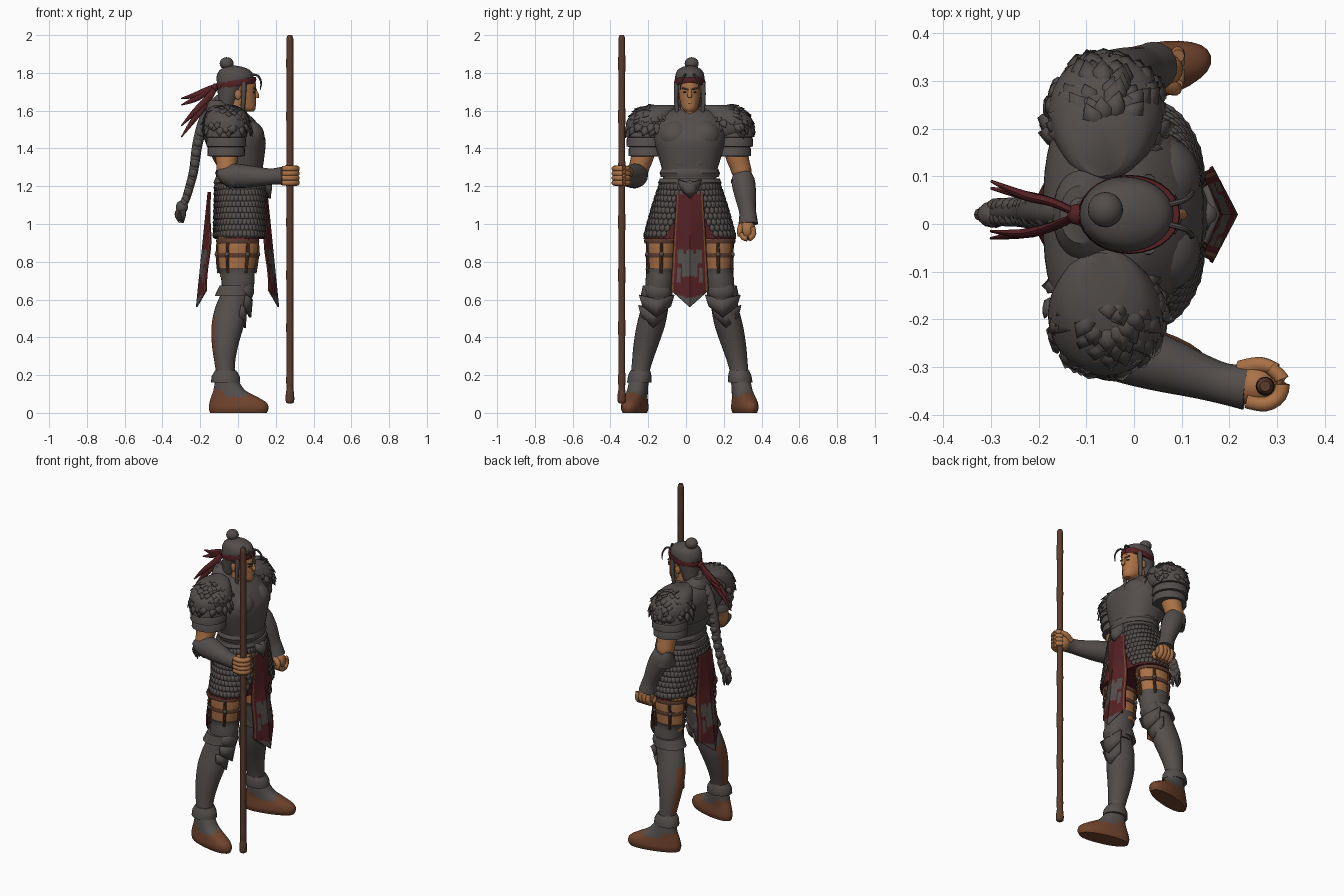
import bpy, bmesh, math, random
from mathutils import Vector as V, Matrix
random.seed(4)
Y0 = 0.02  # symmetry plane of the figure, which faces +x

def material(name, r, g, b):
    m = bpy.data.materials.new(name)
    m.diffuse_color = (r, g, b, 1)
    return m

ARMOUR = material("dark grey armour", .088, .077, .073)
HAIR = material("grey hair", .085, .074, .07)
SKIN = material("tan skin", .40, .165, .062)
RED = material("dark red cloth", .09, .015, .017)
BOOT = material("brown leather", .16, .056, .026)
WOOD = material("brown wood", .105, .044, .026)
TRIM = material("ochre trim", .17, .075, .028)
DARK = material("dark lines", .02, .013, .01)

def mesh(name, mat, verts, faces, angle=40, thick=0):
    me = bpy.data.meshes.new(name)
    me.from_pydata([tuple(v) for v in verts], [], faces)
    me.materials.append(mat)
    bm = bmesh.new(); bm.from_mesh(me)
    bmesh.ops.recalc_face_normals(bm, faces=bm.faces)
    bm.to_mesh(me); bm.free()
    ob = bpy.data.objects.new(name, me)
    bpy.context.collection.objects.link(ob)
    bpy.ops.object.select_all(action='DESELECT')
    ob.select_set(True)
    bpy.context.view_layer.objects.active = ob
    bpy.ops.object.shade_smooth_by_angle(angle=math.radians(angle))
    if thick:
        sol = ob.modifiers.new("thickness", 'SOLIDIFY')
        sol.thickness = thick; sol.offset = 0
    return ob

def paint(ob, mat, rule):
    ob.data.materials.append(mat)
    k = len(ob.data.materials) - 1
    for f in ob.data.polygons:
        if rule(f.center, f.normal):
            f.material_index = k

def sweep(name, mat, rows, n=28, sub=4, level=True, p=2.0):
    """Skin rings (x, y, z, ra, rb); level rings lie flat, others follow the path."""
    r = [V(q) for q in rows]
    path = []
    for i in range(len(r) - 1):
        a, b, c, d = r[max(i-1, 0)], r[i], r[i+1], r[min(i+2, len(r)-1)]
        for k in range(sub):
            t = k / sub
            path.append(.5*(2*b + (c-a)*t + (2*a-5*b+4*c-d)*t*t + (3*b-a-3*c+d)*t**3) if sub > 1 else b)
    path.append(r[-1])
    verts, faces = [], []
    for i, q in enumerate(path):
        u, v = V((1, 0, 0)), V((0, 1, 0))
        if not level:
            t = (V(path[min(i+1, len(path)-1)][:3]) - V(path[max(i-1, 0)][:3])).normalized()
            u = t.cross(V((0, 1, 0))).normalized(); v = u.cross(t)
        for j in range(n):
            c, s = math.cos(math.tau*j/n), math.sin(math.tau*j/n)
            c = math.copysign(abs(c)**(2/p), c); s = math.copysign(abs(s)**(2/p), s)
            verts.append(V(q[:3]) + u*c*max(q[3], .001) + v*s*max(q[4], .001))
    for i in range(len(path)-1):
        for j in range(n):
            k = (j+1) % n
            faces.append((i*n+j, i*n+k, i*n+n+k, i*n+n+j))
    faces += [tuple(range(n)), tuple(range(len(verts)-n, len(verts)))]
    return mesh(name, mat, verts, faces)

def tube(name, mat, pts, n=12, sub=4):
    return sweep(name, mat, [(*q, q[3]) if len(q) == 4 else q for q in pts], n, sub, False)

def ball(name, mat, c, r, n=20):
    rows = [(c[0], c[1], c[2]-r[2]*math.cos(math.pi*i/12), r[0]*math.sin(math.pi*i/12),
             r[1]*math.sin(math.pi*i/12)) for i in range(13)]
    return sweep(name, mat, rows, n, 1)

def plates(name, mat, items, angle=30):
    """Pointed leaf-shaped plates (root, tip, width vector, bulge vector)."""
    verts, faces = [], []
    for a, b, w, out in items:
        k, m = len(verts), a.lerp(b, .6)
        verts += [a-w*.8, a+w*.8, m+w+out*.7, b+out*.5, m-w+out*.7, a.lerp(b, .5)+out*1.5]
        faces += [(k+i, k+(i+1) % 5, k+5) for i in range(5)]
    return mesh(name, mat, verts, faces, angle, .004)

def shield(name, x, y, z, w, h, bulge):
    vs = [(x, y-w, z+h), (x+bulge, y, z+h*.6), (x, y+w, z+h), (x-.01, y+w*.8, z), (x+bulge*.7, y, z-h), (x-.01, y-w*.8, z)]
    return mesh(name, ARMOUR, vs, [(0, 1, 4, 5), (1, 2, 3, 4)], 20, .012)

# torso, upper back, belt and collar
sweep("breastplate", ARMOUR, [(.015, Y0, 1.2, .12, .14), (.015, Y0, 1.28, .115, .145), (0, Y0, 1.36, .14, .168),
      (-.01, Y0, 1.45, .155, .19), (-.035, Y0, 1.53, .14, .185), (-.06, Y0, 1.59, .105, .14), (-.06, Y0, 1.61, .07, .08)], 40, p=2.4)
sweep("upper_back_fur", ARMOUR, [(-.085, Y0, 1.4, .075, .17), (-.09, Y0, 1.47, .095, .21), (-.09, Y0, 1.54, .1, .23), (-.085, Y0, 1.59, .085, .2), (-.08, Y0, 1.62, .05, .13)], 40, p=2.6)
for s in (-1, 1):
    ball("chest_plate", ARMOUR, (.055, Y0+s*.075, 1.465), (.085, .09, .085))
    ball("belly_plate", ARMOUR, (.07, Y0+s*.045, 1.33), (.064, .06, .06))
for z, r in ((1.27, .008), (1.22, .016)):
    sweep("belt", ARMOUR, [(.013, Y0, z-.022, .118+r, .145+r), (.013, Y0, z, .126+r, .152+r), (.013, Y0, z+.022, .118+r, .142+r)], 40, 1)
sweep("neck", SKIN, [(-.03, Y0, 1.54, .06, .058), (-.01, Y0, 1.58, .058, .05), (-.01, Y0, 1.66, .05, .05)])
sweep("back_collar", ARMOUR, [(-.07, Y0, 1.57, .1, .13), (-.1, Y0, 1.62, .07, .095), (-.115, Y0, 1.655, .04, .06)])

# scale skirt over a red underskirt
def hem(y):
    return .955 + max(0, .12-abs(y-Y0))*2.6
def ring(z):
    t = (1.24-z)/.32
    return .128 + .008*t, .145 + .1*t**.8
skirt = sweep("skirt", RED, [(.012, Y0, z, *ring(z)) for z in (.92, .95, .98, 1.02, 1.06, 1.1, 1.15, 1.2, 1.24)], 56, 2, p=2.3)
paint(skirt, ARMOUR, lambda c, n: c.z > (hem(c.y) if c.x > 0 else .955) and abs(n.z) < .9)
items = []
for i in range(9):
    z = 1.215 - i*.031
    rx, ry = ring(z)
    for j in range(44):
        a = math.tau*(j + .5*(i % 2))/44
        e = lambda q: math.copysign(abs(q)**.87, q)
        p = V((.012+(rx+.002)*e(math.cos(a)), Y0+(ry+.002)*e(math.sin(a)), z))
        if z-.02 > (hem(p.y)-.01 if p.x > 0 else .94):
            out = V((math.cos(a)/rx, math.sin(a)/ry, 0)).normalized()
            items.append((p, p+V((0, 0, -.042))+out*.003, V((-out.y, out.x, 0))*.017, out*.005))
plates("skirt_scales", ARMOUR, items)

# front and back loincloth panels with border, emblem and grey tip
for name, s in (("front_loincloth", 1), ("back_loincloth", -1)):
    vs, fs, nu, nt = [], [], 28, 64
    for i in range(nt+1):
        for j in range(nu+1):
            t, u = i/nt, 2*j/nu-1
            x = .152 + .062*t - .045*abs(u)*t**.7 - .01*abs(u) + .006*math.sin(t*9)*abs(u)
            vs.append((s*x - (.005 if s < 0 else 0), Y0+u*(.07+.03*t), 1.17-t*(.61-.09*abs(u))))
    for i in range(nt):
        for j in range(nu):
            k = i*(nu+1)+j
            fs.append((k, k+1, k+nu+2, k+nu+1))
    cloth = mesh(name, RED, vs, fs, 40, .008)
    u = lambda c: abs(c.y-Y0)
    paint(cloth, TRIM, lambda c, n: .078 < u(c)/(.07+.03*(1.17-c.z)/.56)*.09 < .084)
    paint(cloth, ARMOUR, lambda c, n: c.z-.35*u(c) < .605 or (.79 < c.z < .865 and u(c) < .065 and not (.84 < c.z and .02 < u(c) < .03))
          or (.72 < c.z < .8 and u(c) < .038) or (.69 < c.z < .77 and .045 < u(c) < .068))
shield("belt_buckle", .15, Y0, 1.185, .06, .05, .025)
ball("buckle_boss", ARMOUR, (.155, Y0, 1.19), (.025, .035, .04))

# legs
for s, side in ((-1, "right_"), (1, "left_")):
    def leg(rows):
        return [(x, Y0+s*d, z, a, b) for x, d, z, a, b in rows]
    sweep(side+"thigh", SKIN, leg([(0, .13, .98, .1, .09), (0, .148, .9, .108, .085), (-.005, .15, .8, .098, .078), (-.01, .152, .72, .085, .07)]))
    for z, a in ((.91, .111), (.835, .105)):
        sweep(side+"thigh_strap", WOOD, leg([(-.002, .15, z-.012, a, a-.022), (-.002, .15, z, a+.004, a-.018), (-.002, .15, z+.012, a, a-.022)]), sub=1)
    for a in range(0, 360, 60):
        c, q = math.cos(math.radians(a)), math.sin(math.radians(a))
        tube(side+"garter", WOOD, [(.102*c, Y0+s*.15+.082*q, .93, .008), (-.003+.107*c, Y0+s*.15+.085*q, .84, .009),
             (-.006+.096*c, Y0+s*.152+.08*q, .74, .008)], 8, 2)
        ball(side+"garter_buckle", ARMOUR, (-.003+.109*c, Y0+s*.15+.087*q, .84), (.012, .012, .013), 10)
    sweep(side+"thigh_guard", ARMOUR, leg([(-.008, .152, .765, .1, .082), (-.004, .155, .74, .092, .076), (0, .16, .69, .087, .075), (-.005, .168, .6, .078, .07)]))
    greave = sweep(side+"greave", ARMOUR, leg([(-.01, .17, .65, .07, .068), (-.035, .185, .56, .085, .072), (-.055, .207, .46, .085, .075),
                   (-.068, .232, .36, .07, .066), (-.07, .252, .27, .055, .054), (-.066, .264, .2, .05, .048), (-.06, .27, .12, .055, .046)]))
    paint(greave, BOOT, lambda c, n: n.x < -.72 and .24 < c.z < .52)
    ball(side+"kneecap", ARMOUR, (.035, Y0+s*.168, .645), (.05, .07, .058))
    shield(side+"knee_plate", .043, Y0+s*.175, .565, .092, .06, .03)
    shield(side+"shin_plate", .02, Y0+s*.193, .51, .078, .06, .022)
    sweep(side+"knee_band", ARMOUR, leg([(-.015, .17, .675, .082, .078), (-.025, .175, .62, .098, .085)]), sub=1)
    sweep(side+"ankle_cuff", ARMOUR, leg([(-.065, .262, .225, .055, .052), (-.065, .265, .195, .074, .062), (-.065, .268, .16, .077, .064)]), sub=2)
    boot = sweep(side+"boot", BOOT, leg([(.005, .275, .0, .155, .052), (.007, .275, .025, .163, .06), (.003, .275, .055, .155, .058), (-.018, .275, .085, .125, .054),
                 (-.045, .273, .12, .085, .052), (-.06, .27, .17, .062, .05)]), p=2.2)
    paint(boot, ARMOUR, lambda c, n: c.z > .125 or (c.z > .085 and -.06 < c.x < .06 and n.x > -.1))
    piv = V((-.06, Y0+s*.27, 0))
    boot.data.transform(Matrix.Translation(piv) @ Matrix.Rotation(s*.25, 4, 'Z') @ Matrix.Translation(-piv))

# shoulders: layered lames under a shaggy fur mantle
for s, side in ((-1, "right_"), (1, "left_")):
    def arm(rows):
        return [(x, Y0+s*d, z, a, b) for x, d, z, a, b in rows]
    sweep(side+"fur_mantle", ARMOUR, arm([(-.07, .14, 1.63, .05, .06), (-.066, .17, 1.61, .09, .1), (-.06, .205, 1.56, .118, .122), (-.06, .21, 1.5, .118, .128), (-.06, .205, 1.46, .095, .1)]))
    for z, d, a in ((1.46, .232, .108), (1.41, .23, .104), (1.36, .225, .098)):
        sweep(side+"shoulder_lame", ARMOUR, arm([(-.062, d, z+.075, a-.02, a-.018), (-.062, d, z+.04, a, a), (-.062, d, z, a+.002, a+.002), (-.062, d, z-.002, a-.015, a-.015)]), sub=1)
    items = []
    for i in range(110):
        a, h = random.uniform(0, math.tau), random.uniform(.1, 1.45)
        n = V((math.cos(a)*math.sin(h), math.sin(a)*math.sin(h), math.cos(h)))
        p = V((-.06, Y0+s*.2, 1.5)) + V((n.x*.118, n.y*.128, n.z*.118))
        down = (V((0, s*.45, -1)) - n*n.dot(V((0, s*.45, -1)))).normalized()
        items.append((p, p+down*random.uniform(.04, .075)+n*.003, n.cross(down)*.02, n*.006))
    plates(side+"fur_tufts", ARMOUR, items, 60)
    e = (-.06, Y0+s*.275, 1.27)
    tube(side+"upper_arm", SKIN, [(-.06, Y0+s*.23, 1.45, .065), (-.06, Y0+s*.25, 1.36, .06), (-.06, Y0+s*.265, 1.31, .055), (*e, .052), (-.055, e[1], 1.23, .035)], 20)

# forearms with flared bracers
tube("left_bracer", ARMOUR, [(-.058, .30, 1.265, .05), (-.043, .303, 1.225, .062), (-.012, .313, 1.16, .058), (.018, .324, 1.08, .046), (.03, .328, 1.045, .046), (.04, .33, 1.0, .052)], 20)
tube("right_bracer", ARMOUR, [(-.085, -.25, 1.265, .048), (-.03, -.265, 1.257, .064), (.05, -.29, 1.252, .06), (.14, -.32, 1.25, .047), (.19, -.335, 1.252, .043), (.235, -.342, 1.255, .048)], 20)
tube("left_elbow_guard", ARMOUR, [(-.06, .30, 1.21, .066), (-.085, .315, 1.25, .04), (-.1, .325, 1.28, .012)], 14)
tube("right_elbow_guard", ARMOUR, [(-.03, -.27, 1.252, .066), (-.075, -.285, 1.262, .045), (-.11, -.295, 1.275, .012)], 14)

# hands: a hanging fist and a grip round the staff
ball("left_fist", SKIN, (.053, .325, .967), (.05, .042, .055))
ball("right_fist", SKIN, (.255, -.338, 1.255), (.048, .045, .052))
for i in range(4):
    z = 1.218+i*.025
    tube("right_finger", SKIN, [(.235, -.372, z, .015), (.275, -.378, z, .016), (.305, -.36, z, .016), (.31, -.325, z, .016), (.285, -.302, z, .014)], 10, 3)
    x = .017+i*.025
    tube("left_finger", SKIN, [(x, .352, .985, .014), (x, .358, .95, .015), (x, .335, .922, .015), (x, .3, .93, .014), (x, .292, .955, .011)], 10, 3)
tube("right_thumb", SKIN, [(.225, -.305, 1.26, .02), (.265, -.295, 1.28, .017), (.3, -.305, 1.29, .013)], 10)
tube("left_thumb", SKIN, [(.043, .3, 1.0, .018), (.083, .285, .97, .016), (.083, .285, .935, .012)], 10)

# knotted staff
zs = [.05, .06, .1, .13] + [.17+.07*i for i in range(26)] + [1.98, 2.0]
tube("staff", WOOD, [(.275, -.34, z, .011 if z in (.05, 2.0) else .022 if z < .12 else .018+.002*(i % 4 == 0))
     for i, z in enumerate(zs)], 14)

# head and face
sweep("face", SKIN, [(.055, Y0, 1.595, .028, .022), (.04, Y0, 1.612, .053, .04), (.022, Y0, 1.645, .072, .051), (.015, Y0, 1.69, .079, .058), (.01, Y0, 1.74, .085, .062), (0, Y0, 1.8, .07, .055)])
tube("nose", SKIN, [(.088, Y0, 1.715, .008), (.1, Y0, 1.68, .012), (.1, Y0, 1.668, .009)], 10)
tube("mouth", DARK, [(.083, Y0-.022, 1.636, .002), (.092, Y0, 1.637, .003), (.083, Y0+.022, 1.636, .002)], 8)
for s in (-1, 1):
    tube("brow", HAIR, [(.096, Y0+s*.012, 1.712, .004), (.084, Y0+s*.04, 1.72, .004)], 8)
    ball("eye", DARK, (.084, Y0+s*.026, 1.698), (.007, .01, .004), 10)
    ball("ear", SKIN, (.0, Y0+s*.066, 1.685), (.018, .009, .026), 12)
    tube("side_lock", HAIR, [(.03, Y0+s*.068, 1.75, .016), (.03, Y0+s*.073, 1.67, .012), (.025, Y0+s*.068, 1.6, .01), (.03, Y0+s*.06, 1.55, .003)], 10)
    tube("loose_strand", HAIR, [(.07, Y0+s*.02, 1.79, .006), (.105, Y0+s*.03, 1.785, .006), (.122, Y0+s*.045, 1.75, .005), (.118, Y0+s*.05, 1.71, .002)], 8)
sweep("hair_cap", HAIR, [(-.06, Y0, 1.6, .035, .045), (-.058, Y0, 1.63, .048, .06), (-.045, Y0, 1.69, .062, .07), (-.03, Y0, 1.74, .08, .077),
      (-.016, Y0, 1.775, .098, .078), (-.016, Y0, 1.81, .085, .068), (-.02, Y0, 1.83, .05, .042), (-.02, Y0, 1.838, .01, .01)])
band = sweep("headband", RED, [(-.01, Y0, 1.73, .1, .08), (-.01, Y0, 1.747, .107, .083), (-.01, Y0, 1.764, .105, .081)], sub=2)
for v in band.data.vertices:
    v.co.z += .16*v.co.x
ball("hair_bun", HAIR, (-.06, Y0+.01, 1.85), (.037, .037, .033))
ball("headband_knot", RED, (-.12, Y0, 1.725), (.02, .022, .02), 12)

# headband tails and long braid
for y, z, k in ((.09, 1.665, 1), (.075, 1.63, 1), (-.03, 1.46, -1), (-.015, 1.52, -1)):
    tube("headband_tail", RED, [(-.115, Y0, 1.73, .014, .007), (-.17, Y0+k*.025, 1.73-(1.73-z)*.35, .016, .009),
         (-.23, Y0+k*.04, 1.72-(1.73-z)*.6, .015, .01), (-.3, y, z, .003, .003)], 10)
curve = [V(q) for q in ((-.1, 1.66, .026), (-.175, 1.56, .028), (-.215, 1.42, .027), (-.235, 1.28, .024), (-.27, 1.15, .022), (-.295, 1.09, .02))]
tube("braid_core", HAIR, [(q.x, Y0+.005, q.y, q.z) for q in curve], 12)
for i in range(26):
    f = i/26*5
    q = curve[int(f)].lerp(curve[int(f)+1], f % 1)
    ball("braid_lobe", HAIR, (q.x, Y0+.005+(.012 if i % 2 else -.012), q.y), (q.z*.95, q.z*.85, .026), 10)
ball("braid_tassel_knot", HAIR, (-.297, Y0, 1.09), (.032, .028, .035), 12)
for dx, dy in ((-.025, 0), (0, .015), (.008, -.015), (-.01, .0)):
    tube("braid_end", HAIR, [(-.297, Y0, 1.09, .018), (-.297+dx, Y0+dy, 1.05, .014), (-.295+dx*.6, Y0+dy, 1.005, .002)], 8)
